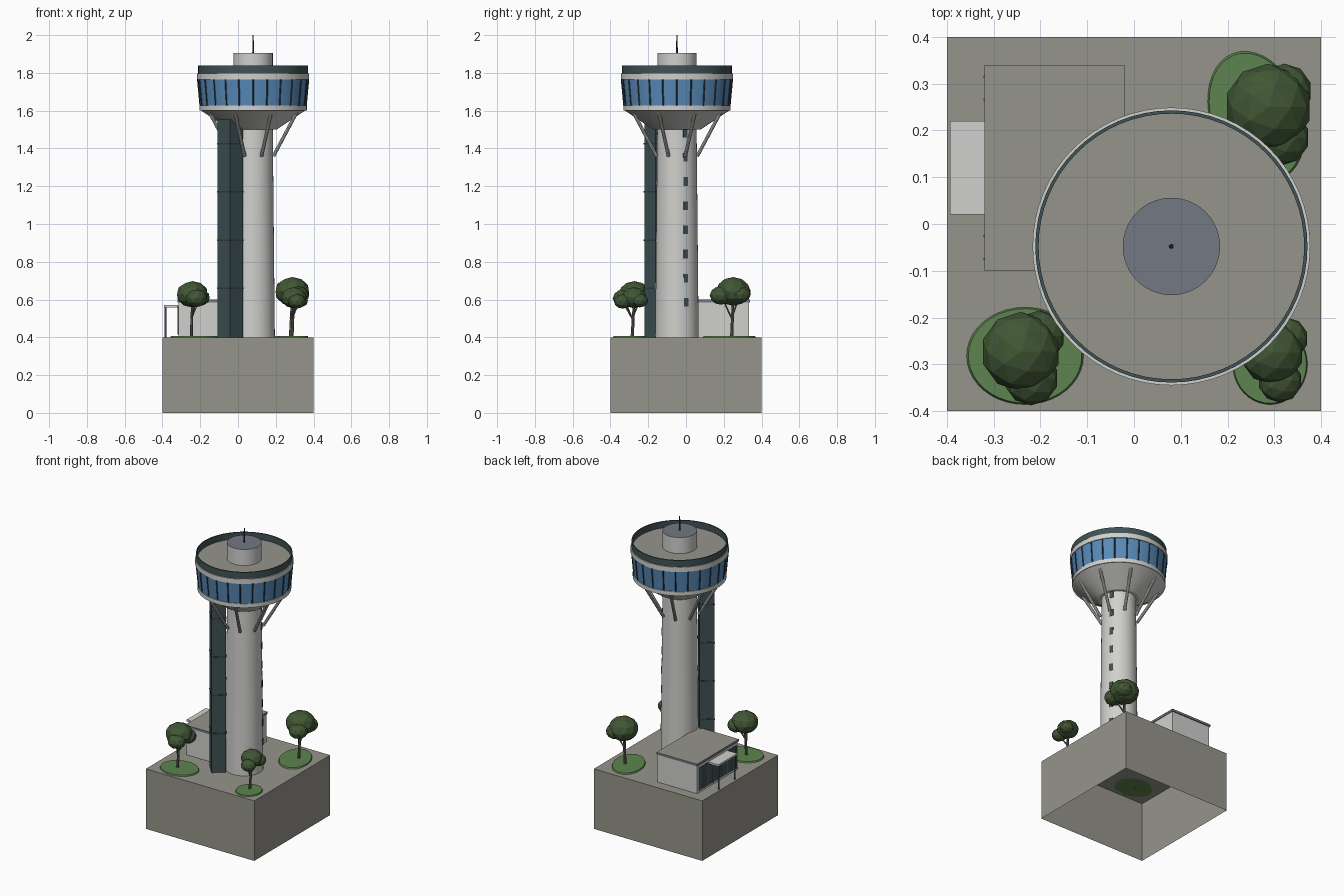
import bpy, bmesh, math
from mathutils import Vector, Matrix

if "Cube" in bpy.data.objects:
    bpy.data.objects.remove(bpy.data.objects["Cube"])

TX, TY = 0.08, -0.048          # tower axis
G = 0.4                        # ground level


def mat(name, r, g, b):
    lin = lambda c: ((c / 255 + 0.055) / 1.055) ** 2.4
    m = bpy.data.materials.new(name)
    m.diffuse_color = (lin(r), lin(g), lin(b), 1)
    m.use_nodes = True
    m.node_tree.nodes["Principled BSDF"].inputs["Base Color"].default_value = m.diffuse_color
    return m


PAVING = mat("paving", 150, 149, 139)
WHITE = mat("pale_concrete", 208, 208, 205)
TEAL = mat("dark_teal", 64, 82, 84)
GLASS = mat("blue_glass", 88, 138, 184)
SLATE = mat("slate", 115, 121, 131)
GRASS = mat("grass", 93, 132, 78)
LEAF = mat("leaves", 65, 87, 52)
BARK = mat("bark", 112, 104, 94)
FRAME = mat("frame_dark", 50, 60, 66)


def finish(name, bm, mats, smooth=False):
    bmesh.ops.recalc_face_normals(bm, faces=bm.faces)
    me = bpy.data.meshes.new(name)
    bm.to_mesh(me)
    bm.free()
    ob = bpy.data.objects.new(name, me)
    bpy.context.collection.objects.link(ob)
    for m in mats:
        me.materials.append(m)
    if smooth:
        bpy.ops.object.select_all(action='DESELECT')
        ob.select_set(True)
        bpy.context.view_layer.objects.active = ob
        bpy.ops.object.shade_smooth_by_angle(angle=math.radians(30))
    return ob


def add_box(bm, center, size, rot=Matrix()):
    m = Matrix.Translation(center) @ rot @ Matrix.Diagonal((*size, 1))
    return bmesh.ops.create_cube(bm, size=1, matrix=m)["verts"]


def box(name, lo, hi, m):
    bm = bmesh.new()
    lo, hi = Vector(lo), Vector(hi)
    add_box(bm, (lo + hi) / 2, hi - lo)
    return finish(name, bm, [m])


def add_rod(bm, a, b, r1, r2, n=10):
    a, b = Vector(a), Vector(b)
    d = b - a
    m = Matrix.Translation((a + b) / 2) @ d.to_track_quat('Z', 'Y').to_matrix().to_4x4()
    bmesh.ops.create_cone(bm, cap_ends=True, segments=n, radius1=r1, radius2=r2,
                          depth=d.length, matrix=m)


def lathe(name, profile, m, n=64):
    """Turn (radius, height) points about the tower axis."""
    bm = bmesh.new()
    vs = [bm.verts.new((TX + r, TY, z)) for r, z in profile]
    es = [bm.edges.new(p) for p in zip(vs, vs[1:])]
    bmesh.ops.spin(bm, geom=vs + es, cent=(TX, TY, 0), axis=(0, 0, 1),
                   angle=2 * math.pi, steps=n, use_merge=True)
    bmesh.ops.remove_doubles(bm, verts=bm.verts, dist=1e-5)
    return finish(name, bm, [m], True)


def around(r, deg, z):
    a = math.radians(deg)
    return Vector((TX + r * math.cos(a), TY + r * math.sin(a), z))


# Ground block, open underneath
bm = bmesh.new()
add_box(bm, (0, 0, G / 2), (0.8, 0.8, G))
bmesh.ops.delete(bm, geom=[f for f in bm.faces if f.normal.z < -0.5], context='FACES_ONLY')
finish("ground_block", bm, [PAVING])

# Tower shaft, cab rings and roof
lathe("tower_shaft", [(0.115, G), (0.104, 1.52)], WHITE)
lathe("cab_cone", [(0, 1.5), (0.125, 1.5), (0.275, 1.6)], WHITE)
lathe("cab_lower_band", [(0.275, 1.6), (0.284, 1.6), (0.284, 1.627), (0.275, 1.627)], WHITE)
lathe("cab_glass", [(0.279, 1.625), (0.292, 1.767)], GLASS)
lathe("cab_upper_band", [(0.285, 1.765), (0.297, 1.765), (0.297, 1.797), (0.285, 1.797)], WHITE)
lathe("cab_roof", [(0.287, 1.798), (0, 1.798)], PAVING)
lathe("parapet", [(0.284, 1.798), (0.284, 1.84), (0.291, 1.84), (0.291, 1.797)], TEAL)
lathe("roof_drum", [(0.104, 1.798), (0.104, 1.905)], WHITE)
lathe("roof_drum_cap", [(0.104, 1.905), (0, 1.905)], SLATE)
bm = bmesh.new()
add_rod(bm, (TX, TY, 1.9), (TX, TY, 2.0), 0.005, 0.003)
finish("antenna", bm, [FRAME])

# Window mullions and sloping struts
bm = bmesh.new()
for i in range(24):
    add_rod(bm, around(0.280, i * 15, 1.626), around(0.293, i * 15, 1.766), 0.004, 0.004, 4)
finish("cab_mullions", bm, [FRAME])
bm = bmesh.new()
for i in range(8):
    add_rod(bm, around(0.117, 22.5 + i * 45, 1.36), around(0.255, 22.5 + i * 45, 1.6), 0.0095, 0.0095)
finish("cab_struts", bm, [WHITE], True)

# Small shaft windows
bm = bmesh.new()
for i in range(8):
    z = 0.585 + i * 0.128
    r = 0.115 - 0.011 * (z - G) / 1.12
    add_box(bm, around(r - 0.002, 25, z), (0.01, 0.024, 0.046), Matrix.Rotation(math.radians(25), 4, 'Z'))
finish("shaft_windows", bm, [TEAL])

# Lift shaft with joint ribs
turn = Matrix.Rotation(math.radians(221), 4, 'Z')
c = around(0.16, 221, 0)
bm = bmesh.new()
add_box(bm, (c.x, c.y, (G + 1.565) / 2), (0.09, 0.1, 1.565 - G), turn)
finish("lift_shaft", bm, [TEAL])
bm = bmesh.new()
for i in range(1, 5):
    add_box(bm, (c.x, c.y, 0.405 + 0.255 * i), (0.095, 0.105, 0.008), turn)
finish("lift_shaft_ribs", bm, [FRAME])

# Entrance building
box("building_walls", (-0.315, -0.094, G), (-0.025, 0.334, 0.587), WHITE)
roof = box("building_roof", (-0.32, -0.1, 0.585), (-0.02, 0.34, 0.6), SLATE)
roof.data.materials.append(PAVING)
for p in roof.data.polygons:
    p.material_index = int(p.normal.z > 0.5)
box("building_glazing", (-0.319, -0.075, 0.415), (-0.314, 0.315, 0.565), TEAL)
bm = bmesh.new()
for i in range(9):
    add_box(bm, (-0.319, -0.075 + i * 0.39 / 8, 0.49), (0.005, 0.005, 0.15))
finish("glazing_mullions", bm, [SLATE])
box("canopy", (-0.393, 0.02, 0.558), (-0.318, 0.22, 0.57), WHITE)
bm = bmesh.new()
for y in (0.035, 0.205):
    add_rod(bm, (-0.384, y, G), (-0.384, y, 0.56), 0.005, 0.005)
finish("canopy_posts", bm, [SLATE])


# Trees: trunk, three-lobed crown, grass mound
def tree(tag, base, balls, mound):
    bm = bmesh.new()
    top = balls[0]
    add_rod(bm, (*base, G - 0.005), (top[0], top[1], top[2] - 0.02), 0.009, 0.006, 8)
    for x, y, z, r in balls[1:]:
        add_rod(bm, (base[0], base[1], 0.5), (x, y, z), 0.005, 0.004, 6)
    finish("trunk_" + tag, bm, [BARK])
    bm = bmesh.new()
    for x, y, z, r in balls:
        m = Matrix.Translation((x, y, z)) @ Matrix.Diagonal((r, r, r * 0.82, 1))
        bmesh.ops.create_icosphere(bm, subdivisions=2, radius=1, matrix=m)
    finish("crown_" + tag, bm, [LEAF])
    x, y, rx, ry, tilt = mound
    bm = bmesh.new()
    m = (Matrix.Translation((x, y, G + 0.004)) @ Matrix.Rotation(math.radians(tilt), 4, 'Z')
         @ Matrix.Diagonal((rx, ry, 1, 1)))
    bmesh.ops.create_cone(bm, cap_ends=True, segments=40, radius1=1, radius2=0.97, depth=0.008, matrix=m)
    finish("grass_" + tag, bm, [GRASS])


tree("front_left", (-0.247, -0.285),
     [(-0.242, -0.273, 0.628, 0.085), (-0.203, -0.24, 0.61, 0.055), (-0.22, -0.33, 0.607, 0.058)],
     (-0.233, -0.282, 0.125, 0.104, 0))
tree("back_right", (0.278, 0.242),
     [(0.287, 0.25, 0.643, 0.093), (0.322, 0.285, 0.628, 0.058), (0.315, 0.185, 0.622, 0.06)],
     (0.262, 0.23, 0.098, 0.144, 20))
tree("front_right", (0.285, -0.285),
     [(0.295, -0.275, 0.61, 0.068), (0.327, -0.245, 0.595, 0.045), (0.312, -0.335, 0.59, 0.047)],
     (0.291, -0.3, 0.08, 0.086, 0))
